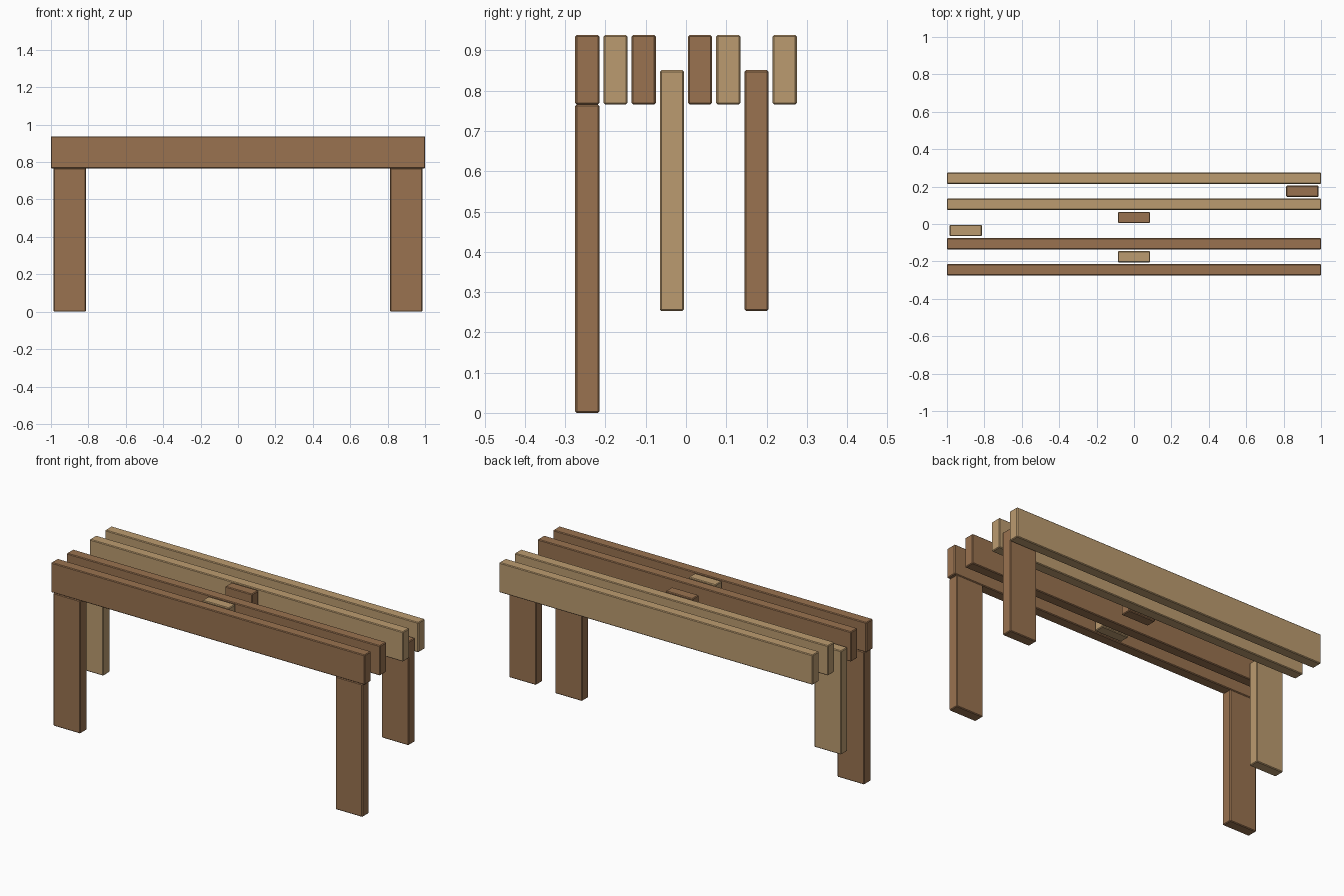
import bpy

if "Cube" in bpy.data.objects:
    bpy.data.objects.remove(bpy.data.objects["Cube"])

W = 0.06          # plank thickness
P = 0.07          # spacing between plank layers
H = 0.172         # plank width
TOP = 0.938       # top of the bench
UNDER = TOP - H   # underside of the beams
LEG_X = 0.9


def material(name, color):
    m = bpy.data.materials.new(name)
    m.diffuse_color = color
    m.use_nodes = True
    m.node_tree.nodes["Principled BSDF"].inputs["Base Color"].default_value = m.diffuse_color
    return m


dark = material("dark_wood", (0.32, 0.17, 0.08, 1))
light = material("light_wood", (0.50, 0.33, 0.16, 1))


def layer_y(i):
    return (i - 3.5) * P


def plank(name, layer, x, length, z0, z1, mat):
    """Softly bevelled board standing on edge in one layer of the bench."""
    bpy.ops.mesh.primitive_cube_add(size=1, location=(x, layer_y(layer), (z0 + z1) / 2))
    ob = bpy.context.object
    ob.name = name
    ob.scale = (length, W, z1 - z0)
    bpy.ops.object.transform_apply(location=False, rotation=False, scale=True)
    ob.data.materials.append(mat)
    bev = ob.modifiers.new("soft_edges", "BEVEL")
    bev.width = 0.004
    bev.segments = 1


# Long seat beams
for name, layer, mat in (("front_beam", 0, dark), ("front_inner_beam", 2, dark),
                         ("back_inner_beam", 5, light), ("back_beam", 7, light)):
    plank(name, layer, 0, 2.0, UNDER, TOP, mat)

# Centre spacers between the beams
plank("front_spacer", 1, 0, H, UNDER, TOP, light)
plank("back_spacer", 4, 0, H, UNDER, TOP, dark)

# Full-length front legs
for side, sx in (("left", -1), ("right", 1)):
    plank("front_leg_" + side, 0, sx * LEG_X, H, 0, UNDER, dark)

# Shorter legs slotted between the beams
plank("inner_leg_left", 3, -LEG_X, H, 0.253, 0.851, light)
plank("back_leg_right", 6, LEG_X, H, 0.253, 0.851, dark)
